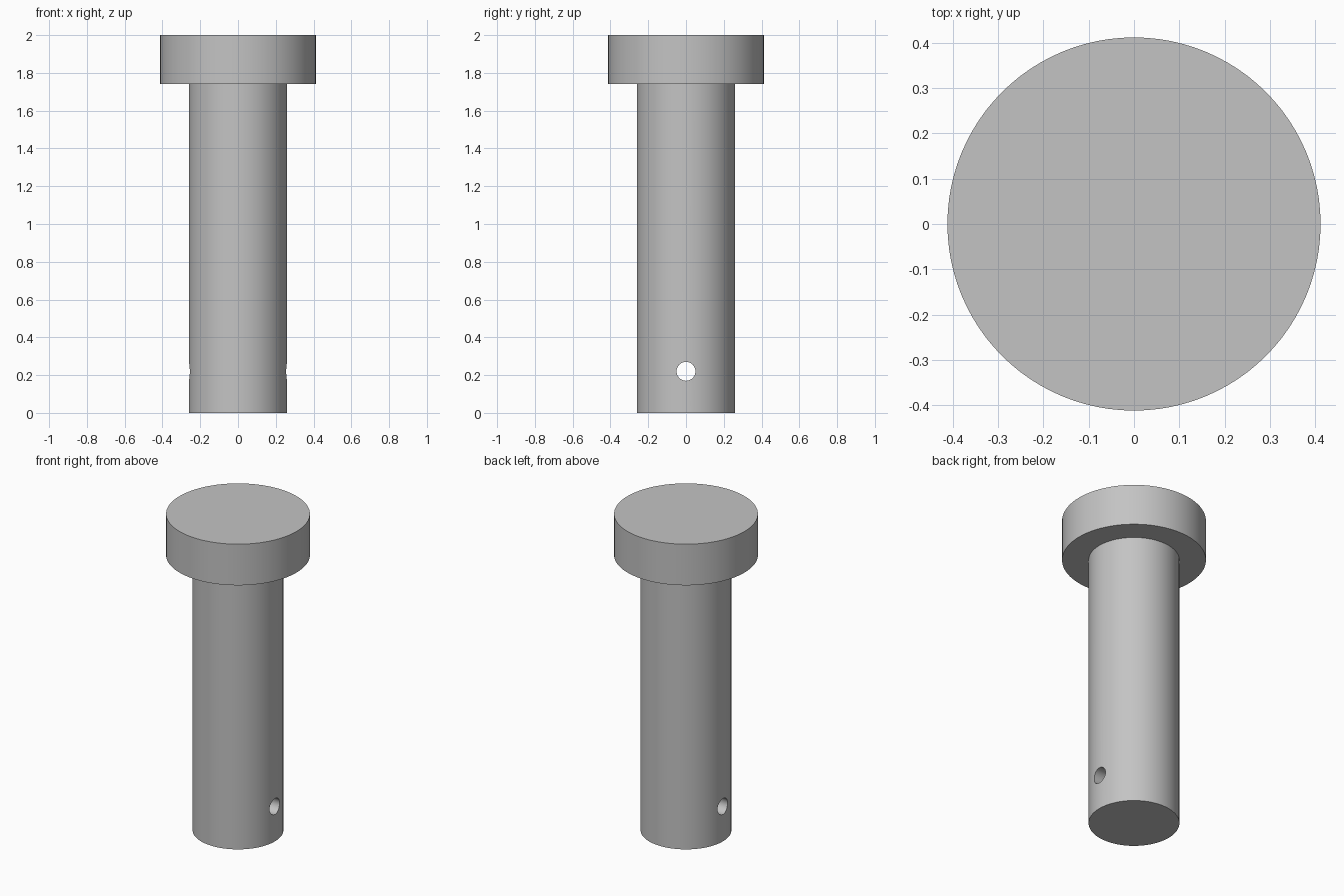
import bpy, bmesh, math

SIDES = 96
HEAD_R, SHANK_R, HOLE_R = 0.412, 0.26, 0.05
TOP, HEAD_BASE, HOLE_Z = 2.0, 1.74, 0.22

default_cube = bpy.data.objects.get("Cube")
if default_cube:
    bpy.data.objects.remove(default_cube, do_unlink=True)

# Plain steel
steel = bpy.data.materials.new("steel_grey")
steel.use_nodes = True
colour = (0.55, 0.55, 0.55, 1)
steel.diffuse_color = colour
steel.node_tree.nodes["Principled BSDF"].inputs["Base Color"].default_value = colour

# Headed pin: half profile turned about the z axis
profile = [(0, 0), (SHANK_R, 0), (SHANK_R, HEAD_BASE),
           (HEAD_R, HEAD_BASE), (HEAD_R, TOP), (0, TOP)]
bm = bmesh.new()
verts = [bm.verts.new((r, 0, z)) for r, z in profile]
edges = [bm.edges.new(pair) for pair in zip(verts, verts[1:])]
bmesh.ops.spin(bm, geom=verts + edges, cent=(0, 0, 0), axis=(0, 0, 1),
               angle=math.tau, steps=SIDES, use_merge=True)
bmesh.ops.remove_doubles(bm, verts=bm.verts, dist=0.0001)
bmesh.ops.dissolve_limit(bm, angle_limit=math.radians(1),
                         verts=bm.verts, edges=bm.edges)
bmesh.ops.recalc_face_normals(bm, faces=bm.faces)
mesh = bpy.data.meshes.new("headed_pin")
bm.to_mesh(mesh)
bm.free()
mesh.materials.append(steel)
pin = bpy.data.objects.new("headed_pin", mesh)
bpy.context.collection.objects.link(pin)

# Cross hole drilled from side to side near the tip
bpy.ops.mesh.primitive_cylinder_add(vertices=48, radius=HOLE_R, depth=1,
                                    location=(0, 0, HOLE_Z),
                                    rotation=(0, math.pi / 2, 0))
drill = bpy.context.object
drill.name = "hole_cutter"
drill.data.materials.append(steel)
drill.hide_render = True

bpy.ops.object.select_all(action="DESELECT")
pin.select_set(True)
bpy.context.view_layer.objects.active = pin
cut = pin.modifiers.new("cross_hole", "BOOLEAN")
cut.operation = "DIFFERENCE"
cut.solver = "EXACT"
cut.object = drill
bpy.ops.object.modifier_apply(modifier=cut.name)
bpy.data.objects.remove(drill, do_unlink=True)

# Smooth walls, crisp rims
bpy.ops.object.shade_smooth_by_angle(angle=math.radians(30))
